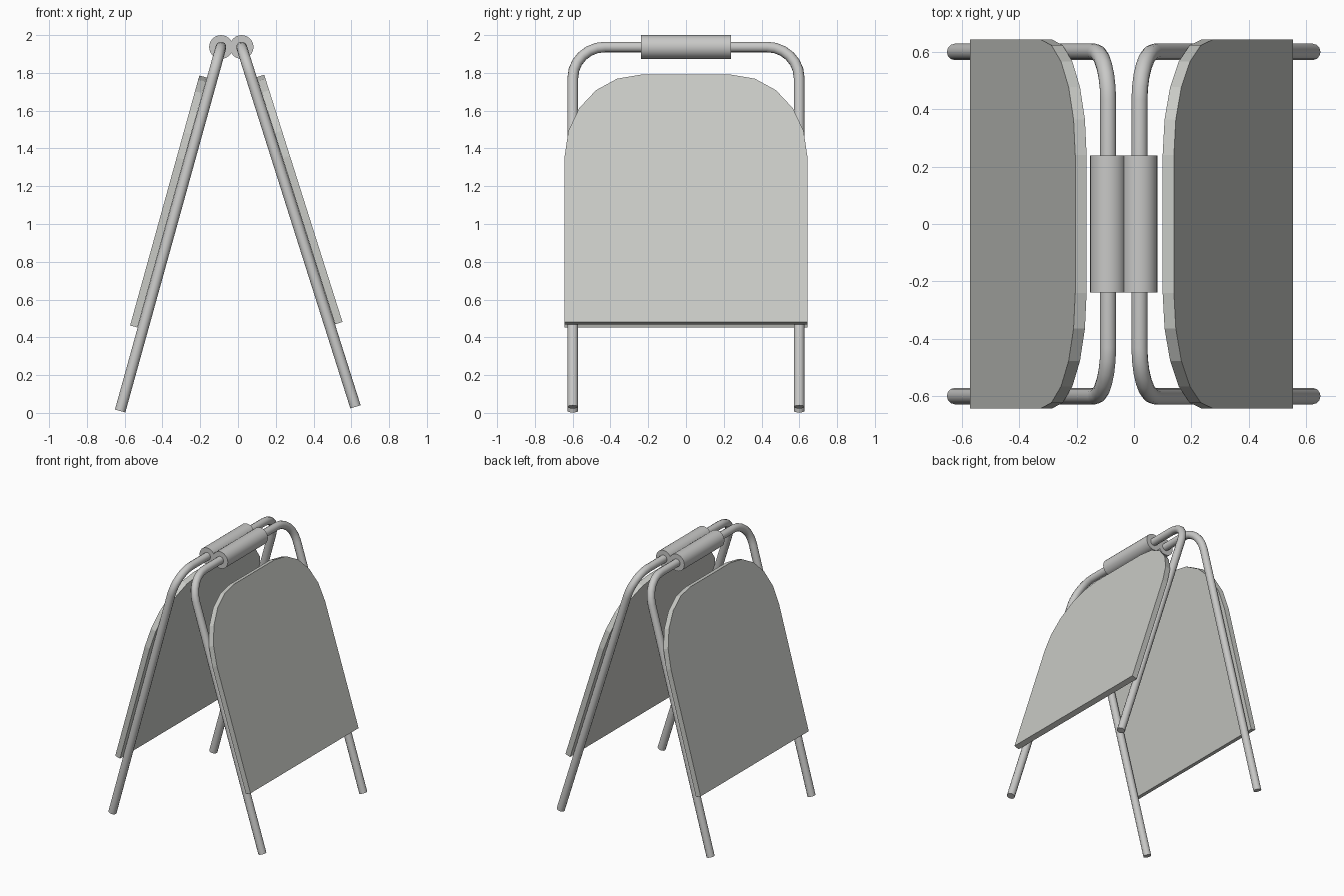
import bpy, bmesh, math
from mathutils import Vector

cube = bpy.data.objects.get("Cube")
if cube:
    bpy.data.objects.remove(cube, do_unlink=True)


def material(name, rgb):
    mat = bpy.data.materials.new(name)
    mat.use_nodes = True
    mat.diffuse_color = (*rgb, 1)
    mat.node_tree.nodes["Principled BSDF"].inputs["Base Color"].default_value = (*rgb, 1)
    return mat


METAL = material("grey metal", (0.58, 0.58, 0.57))
BOARD = material("pale grey board", (0.58, 0.59, 0.56))

TOP_Z = 1.937        # height of the top bar axis
TUBE = 0.0285        # tube radius
HALF = 0.599         # leg distance from the middle
BEND = 0.17          # radius of the tube bends


def activate(obj):
    bpy.ops.object.select_all(action='DESELECT')
    obj.select_set(True)
    bpy.context.view_layer.objects.active = obj


def smooth(obj):
    activate(obj)
    bpy.ops.object.shade_smooth_by_angle(angle=math.radians(35))


def arc(cy, cs, ry, rs, steps):
    """Quarter ellipse from the top (-s) round to the side (+y)."""
    angles = [math.pi / 2 * i / steps for i in range(steps + 1)]
    return [(cy + ry * math.sin(a), cs - rs * math.cos(a)) for a in angles]


def mirrored(half):
    """Complete an open outline running from the top middle down the +y side."""
    return [(-y, s) for y, s in reversed(half)] + half


def build_side(name, top_x, foot):
    top = Vector((top_x, 0, TOP_Z))
    down = Vector((foot[0], 0, foot[1])) - top
    length = down.length
    down.normalize()
    out = Vector((-down.z, 0, down.x))
    if out.z < 0:
        out = -out

    def place(y, s, n=0.0):
        return top + down * s + out * n + Vector((0, y, 0))

    # Bent tube frame: two legs and the top bar
    path = mirrored(arc(HALF - BEND, BEND, BEND, BEND, 6) + [(HALF, length)])
    curve = bpy.data.curves.new(name + "_frame", 'CURVE')
    curve.dimensions = '3D'
    curve.bevel_depth = TUBE
    curve.bevel_resolution = 4
    curve.use_fill_caps = True
    spline = curve.splines.new('POLY')
    spline.points.add(len(path) - 1)
    for point, (y, s) in zip(spline.points, path):
        point.co = (*place(y, s), 1)
    curve.materials.append(METAL)
    frame = bpy.data.objects.new(name + "_frame", curve)
    bpy.context.collection.objects.link(frame)
    activate(frame)
    bpy.ops.object.convert(target='MESH')
    smooth(bpy.context.object)

    # Sign board with rounded upper corners on the outer face of the legs
    outline = mirrored(arc(0.24, 0.626, 0.402, 0.45, 5) + [(0.642, 1.549)])
    bm = bmesh.new()
    face = bm.faces.new([bm.verts.new(place(y, s, 0.029)) for y, s in outline])
    moved = bmesh.ops.extrude_face_region(bm, geom=[face])["geom"]
    bmesh.ops.translate(bm, vec=out * 0.041,
                        verts=[v for v in moved if isinstance(v, bmesh.types.BMVert)])
    if not any(len(f.verts) > 4 and f.normal.dot(out) < 0 for f in bm.faces):
        bm.faces.new([v for v in reversed(face.verts)])
    bmesh.ops.recalc_face_normals(bm, faces=bm.faces)
    mesh = bpy.data.meshes.new(name + "_board")
    bm.to_mesh(mesh)
    bm.free()
    mesh.materials.append(BOARD)
    bpy.context.collection.objects.link(bpy.data.objects.new(name + "_board", mesh))

    # Hinge sleeve around the top bar
    bpy.ops.mesh.primitive_cylinder_add(vertices=24, radius=0.063, depth=0.476,
                                        location=top, rotation=(math.pi / 2, 0, 0))
    sleeve = bpy.context.object
    sleeve.name = name + "_hinge_sleeve"
    sleeve.data.materials.append(METAL)
    smooth(sleeve)


build_side("right", -0.09, (-0.624, 0.01))
build_side("left", 0.019, (0.622, 0.032))
